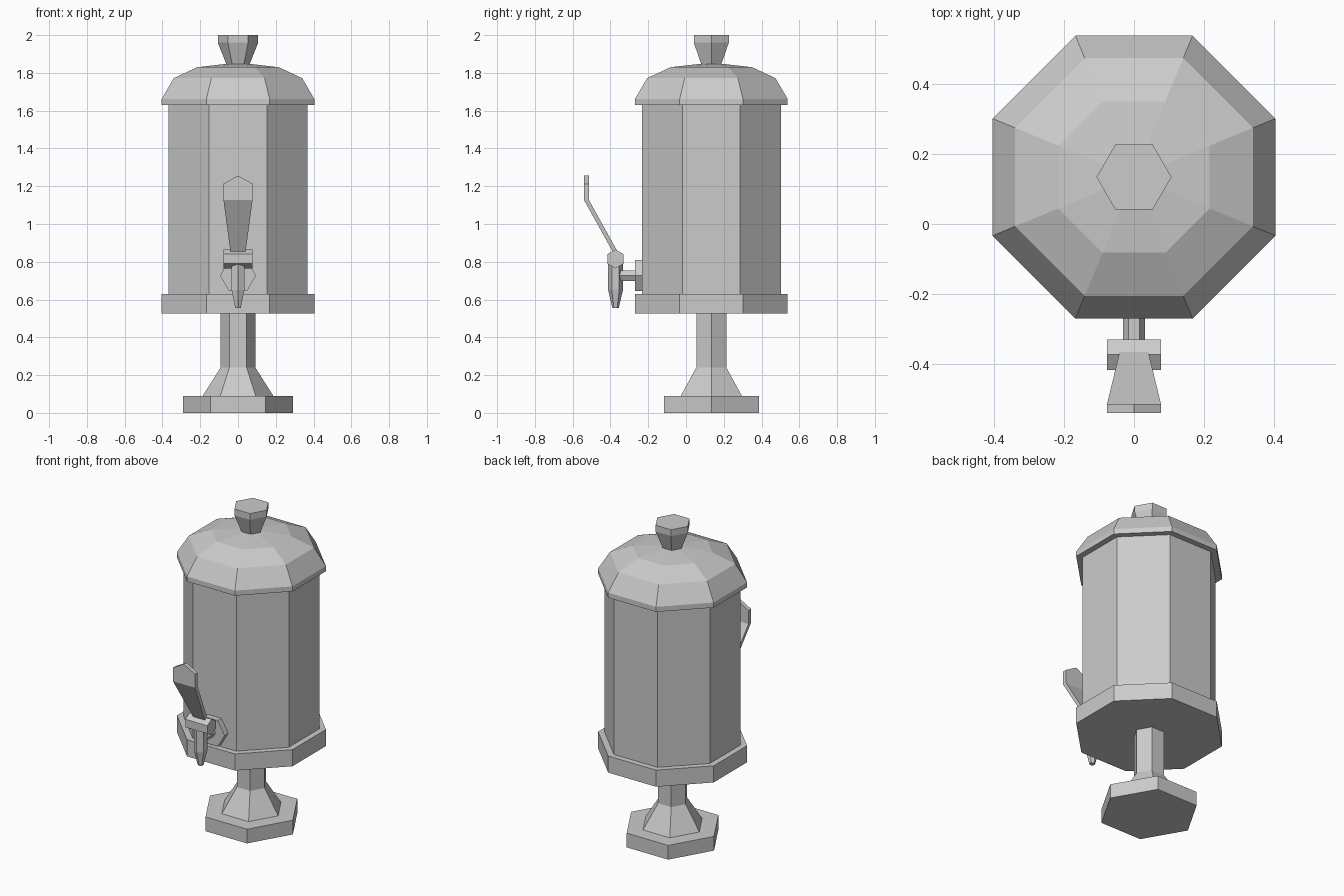
import bpy, bmesh, math
from mathutils import Matrix, Vector

cube = bpy.data.objects.get("Cube")
if cube:
    bpy.data.objects.remove(cube, do_unlink=True)

grey = bpy.data.materials.new("light grey")
grey.use_nodes = True
tone = (0.6, 0.6, 0.6, 1)
grey.diffuse_color = tone
grey.node_tree.nodes["Principled BSDF"].inputs["Base Color"].default_value = tone

AXIS_Y = 0.134   # centre line of the urn
TAP_Y = -0.373   # centre line of the tap


def finish(name, bm):
    bmesh.ops.recalc_face_normals(bm, faces=bm.faces)
    mesh = bpy.data.meshes.new(name)
    bm.to_mesh(mesh)
    bm.free()
    mesh.materials.append(grey)
    obj = bpy.data.objects.new(name, mesh)
    bpy.context.collection.objects.link(obj)
    return obj


def skin(bm, rings):
    """Join matching vertex rings with quads and cap both ends."""
    n = len(rings[0])
    for a, b in zip(rings, rings[1:]):
        for i in range(n):
            j = (i + 1) % n
            bm.faces.new((a[i], a[j], b[j], b[i]))
    bm.faces.new(rings[0])
    bm.faces.new(rings[-1])


def turned(name, sides, start, profile, location, rotation=Matrix()):
    """Faceted solid from (corner radius, height) pairs along local z."""
    bm = bmesh.new()
    rings = []
    for r, z in profile:
        ring = []
        for i in range(sides):
            a = math.radians(start) + math.tau * i / sides
            p = Vector((r * math.cos(a), r * math.sin(a), z))
            ring.append(bm.verts.new(rotation @ p + Vector(location)))
        rings.append(ring)
    skin(bm, rings)
    return finish(name, bm)


urn = (0, AXIS_Y, 0)
oct_r = 1 / math.cos(math.pi / 8)   # corner radius per unit of flat radius

# Pedestal
turned("foot_plate", 6, 0, [(0.29, 0), (0.29, 0.09)], urn)
turned("stem", 6, 0, [(0.187, 0.09), (0.092, 0.24), (0.092, 0.53)], urn)

# Tank with bottom rim and domed lid
turned("bottom_rim", 8, 22.5, [(0.404 * oct_r, 0.525), (0.404 * oct_r, 0.63)], urn)
turned("tank", 8, 22.5, [(0.368 * oct_r, 0.63), (0.368 * oct_r, 1.63)], urn)
lid = [(0.404, 1.63), (0.404, 1.662), (0.34, 1.772), (0.216, 1.83), (0.06, 1.848)]
turned("lid", 8, 22.5, [(r * oct_r, z) for r, z in lid], urn)
turned("lid_knob", 6, 0, [(0.061, 1.845), (0.107, 1.96), (0.107, 2)], urn)

# Tap: parts along -y, then the vertical spout, then the hub along x
forward = Matrix.Rotation(math.pi / 2, 3, "X")
sideways = Matrix.Rotation(math.pi / 2, 3, "Y")
turned("tap_flange", 6, 0, [(0.095, 0.23), (0.095, 0.27)], (0, 0, 0.727), forward)
turned("tap_pipe", 6, 0, [(0.032, 0.26), (0.032, 0.37)], (0, 0, 0.727), forward)
turned("spout", 6, 30, [(0.017, 0.556), (0.039, 0.65), (0.039, 0.79)], (0, TAP_Y, 0))
turned("lever_hub", 6, 0, [(0.05, -0.077), (0.05, 0.077)], (0, TAP_Y, 0.815), sideways)

# Lever: bent flat blade that widens upward and ends in a point
bm = bmesh.new()
rings = []
for half, front, z, crown in [(0.037, -0.375, 0.83, 0), (0.077, -0.54, 1.127, 0),
                              (0.077, -0.54, 1.213, 0.043)]:
    rings.append([bm.verts.new((x, y, z + (crown if x == 0 else 0)))
                  for x, y in [(-half, front), (0, front), (half, front),
                               (half, front + 0.026), (0, front + 0.026),
                               (-half, front + 0.026)]])
for a, b in zip(rings, rings[1:]):
    for i in range(6):
        j = (i + 1) % 6
        bm.faces.new((a[i], a[j], b[j], b[i]))
bm.faces.new(rings[0])
top = rings[-1]
bm.faces.new((top[0], top[1], top[4], top[5]))
bm.faces.new((top[1], top[2], top[3], top[4]))
finish("lever", bm)
